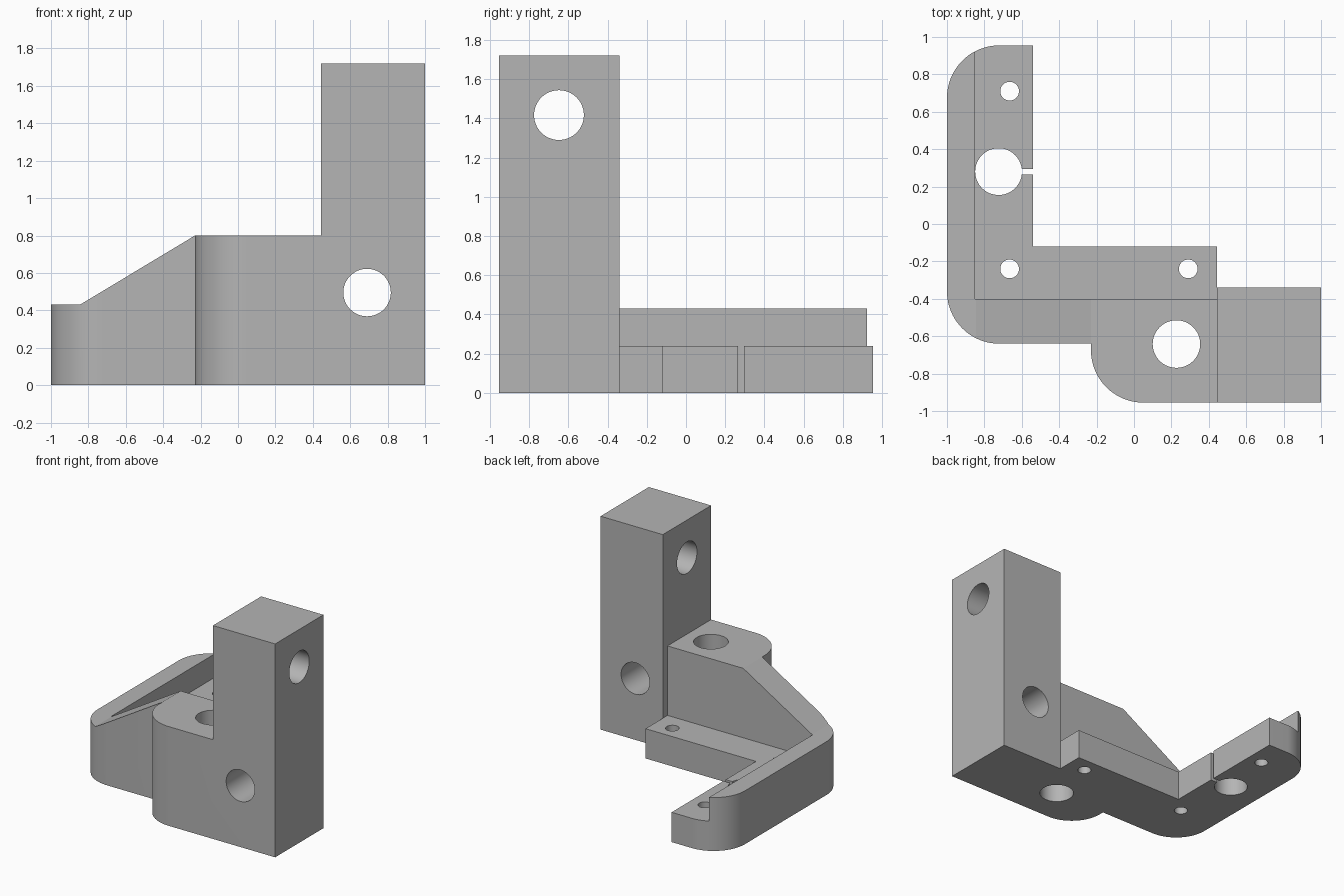
import bpy, bmesh, math
from mathutils import Matrix, Vector

cube = bpy.data.objects.get("Cube")
if cube:
    bpy.data.objects.remove(cube, do_unlink=True)

grey = bpy.data.materials.new("plain grey")
grey.use_nodes = True
colour = (0.46, 0.46, 0.46, 1)
grey.diffuse_color = colour
grey.node_tree.nodes["Principled BSDF"].inputs["Base Color"].default_value = colour


def make_object(name, bm):
    bmesh.ops.recalc_face_normals(bm, faces=bm.faces[:])
    mesh = bpy.data.meshes.new(name)
    bm.to_mesh(mesh)
    bm.free()
    obj = bpy.data.objects.new(name, mesh)
    bpy.context.collection.objects.link(obj)
    return obj


def prism(name, points, sweep):
    """Closed 3D profile extruded along a vector."""
    bm = bmesh.new()
    face = bm.faces.new([bm.verts.new(p) for p in points])
    new = bmesh.ops.extrude_face_region(bm, geom=[face])["geom"]
    verts = [v for v in new if isinstance(v, bmesh.types.BMVert)]
    bmesh.ops.translate(bm, verts=verts, vec=Vector(sweep))
    return make_object(name, bm)


def box(name, low, high):
    (x0, y0, z0), (x1, y1, z1) = low, high
    base = [(x0, y0, z0), (x1, y0, z0), (x1, y1, z0), (x0, y1, z0)]
    return prism(name, base, (0, 0, z1 - z0))


def drill(name, centre, radius, axis, depth):
    bm = bmesh.new()
    turn = Vector(axis).to_track_quat('Z', 'Y').to_matrix().to_4x4()
    bmesh.ops.create_cone(bm, cap_ends=True, segments=64, radius1=radius, radius2=radius,
                          depth=depth, matrix=Matrix.Translation(centre) @ turn)
    return make_object(name, bm)


def arc(cx, cy, r, start, steps=20):
    """Quarter turn, clockwise from the start angle."""
    angles = [math.radians(start - 90 * i / steps) for i in range(steps + 1)]
    return [(cx + r * math.cos(a), cy + r * math.sin(a)) for a in angles]


# Plan outline with three rounded corners
r = 0.28
back, front, right, post_x = 0.955, -0.955, 1.0, 0.445
outline = [(right, front)]
outline += arc(0.05, front + r, r, 270)
outline += [(-0.23, -0.64)]
outline += arc(-1 + r, -0.64 + r, r, 270)
outline += arc(-1 + r, back - r, r, 180)
outline += [(-0.54, back), (-0.54, -0.12), (post_x, -0.12), (post_x, -0.34), (right, -0.34)]
bracket = prism("bracket", [(x, y, 0) for x, y in outline], (0, 0, 1.72))

# Sloped top, left of the post
slope = [(-1.2, 0.43), (-0.845, 0.43), (-0.23, 0.8), (post_x, 0.8), (post_x, 2), (-1.2, 2)]
cutters = [prism("top_cutter", [(x, -1.2, z) for x, z in slope], (0, 2.4, 0))]

# Pocket above the thin shelf, and the narrow slot
cutters.append(box("shelf_cutter", (-0.85, -0.4, 0.24), (post_x, 1.2, 1.9)))
cutters.append(box("slot_cutter", (-0.65, 0.265, -0.1), (-0.5, 0.295, 0.35)))

# Holes through the shelf, block and post
UP, ACROSS, DEEP = (0, 0, 1), (1, 0, 0), (0, 1, 0)
for name, centre, radius, axis, depth in [
    ("back_screw_hole", (-0.665, 0.71, 0.1), 0.05, UP, 0.6),
    ("corner_screw_hole", (-0.665, -0.24, 0.1), 0.05, UP, 0.6),
    ("end_screw_hole", (0.29, -0.24, 0.1), 0.05, UP, 0.6),
    ("clamp_hole", (-0.724, 0.28, 0.1), 0.125, UP, 0.6),
    ("block_hole", (0.227, -0.642, 0.4), 0.127, UP, 1.2),
    ("post_low_hole", (0.69, -0.65, 0.495), 0.127, DEEP, 1),
    ("post_high_hole", (0.72, -0.648, 1.417), 0.127, ACROSS, 1),
]:
    cutters.append(drill(name, centre, radius, axis, depth))

# Cut everything out of the bracket
bpy.ops.object.select_all(action='DESELECT')
bracket.select_set(True)
bpy.context.view_layer.objects.active = bracket
for cutter in cutters:
    cutter.hide_render = True
    mod = bracket.modifiers.new(cutter.name, 'BOOLEAN')
    mod.operation = 'DIFFERENCE'
    mod.solver = 'EXACT'
    mod.object = cutter
    bpy.ops.object.modifier_apply(modifier=mod.name)
for cutter in cutters:
    bpy.data.objects.remove(cutter, do_unlink=True)

bracket.data.materials.clear()
bracket.data.materials.append(grey)
bpy.ops.object.shade_smooth_by_angle(angle=math.radians(30))
